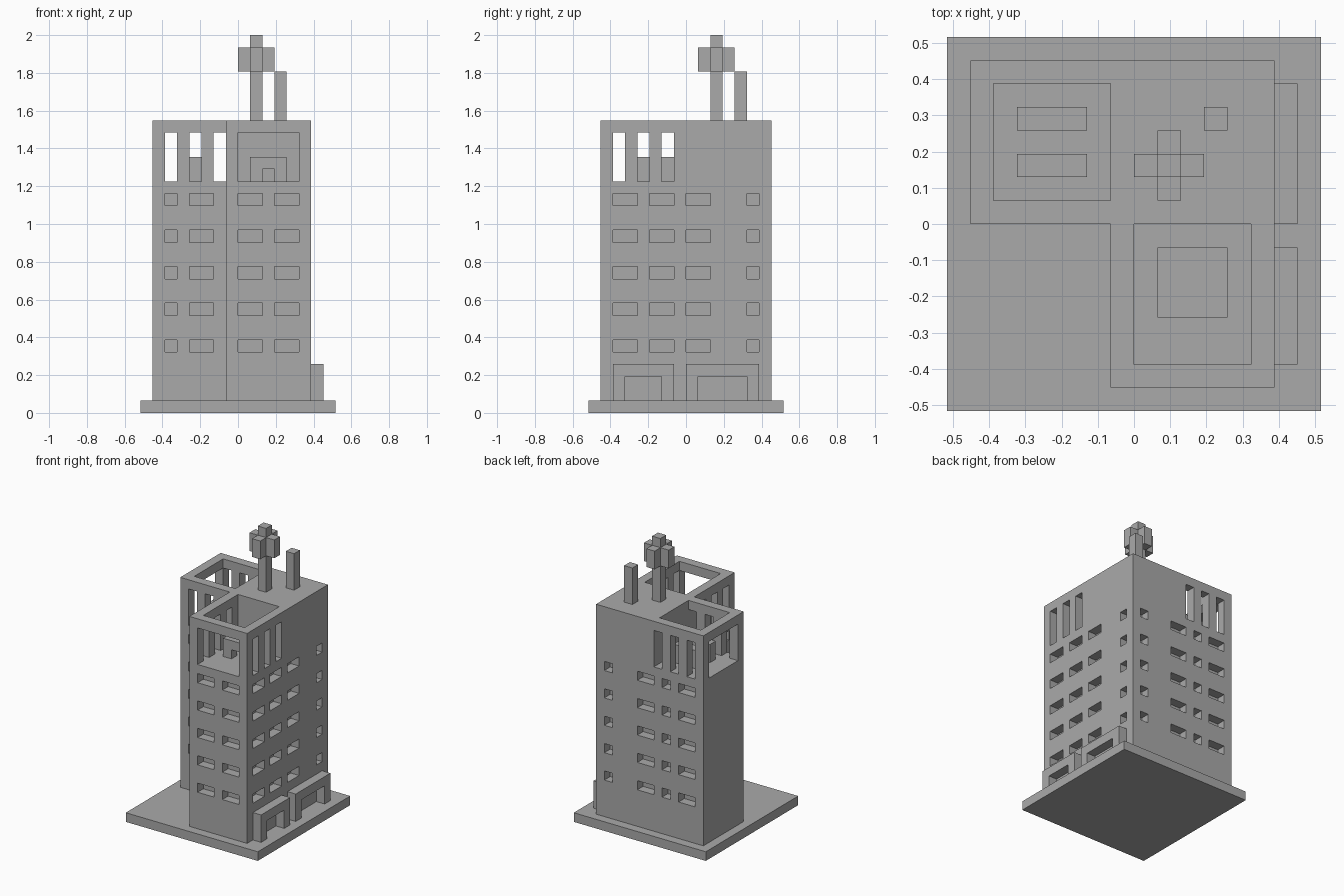
import bpy
import bmesh

U = 2 / 31  # one building block

cube = bpy.data.objects.get("Cube")
if cube:
    bpy.data.objects.remove(cube)

concrete = bpy.data.materials.new("concrete_grey")
concrete.use_nodes = True
concrete.diffuse_color = (0.4, 0.4, 0.4, 1)
bsdf = next(n for n in concrete.node_tree.nodes if n.type == "BSDF_PRINCIPLED")
bsdf.inputs["Base Color"].default_value = (0.4, 0.4, 0.4, 1)


def finish(name, bm):
    bmesh.ops.recalc_face_normals(bm, faces=bm.faces)
    mesh = bpy.data.meshes.new(name)
    bm.to_mesh(mesh)
    bm.free()
    mesh.materials.append(concrete)
    obj = bpy.data.objects.new(name, mesh)
    bpy.context.collection.objects.link(obj)
    return obj


def prism(name, outline, axis, low, high):
    """Extrude an outline, given in blocks, along x or z."""
    def place(a, b, c):
        return (c * U, a * U, b * U) if axis == "x" else (a * U, b * U, c * U)
    bm = bmesh.new()
    face = bm.faces.new([bm.verts.new(place(a, b, low)) for a, b in outline])
    moved = bmesh.ops.extrude_face_region(bm, geom=[face])["geom"]
    shift = [q - p for p, q in zip(place(0, 0, low), place(0, 0, high))]
    bmesh.ops.translate(bm, vec=shift, verts=[v for v in moved if isinstance(v, bmesh.types.BMVert)])
    return finish(name, bm)


def box(name, x, y, z):
    return prism(name, [(x[0], y[0]), (x[1], y[0]), (x[1], y[1]), (x[0], y[1])], "z", *z)


def cut(target, cutter):
    cutter.hide_render = True
    mod = target.modifiers.new("opening", "BOOLEAN")
    mod.operation = "DIFFERENCE"
    mod.solver = "EXACT"
    mod.object = cutter
    bpy.context.view_layer.objects.active = target
    bpy.ops.object.modifier_apply(modifier=mod.name)
    bpy.data.objects.remove(cutter)


# Ground slab and L-shaped tower
box("ground_slab", (-8, 8), (-8, 8), (0, 1))
tower = prism("tower", [(-7, 0), (-1, 0), (-1, -7), (6, -7), (6, 7), (-7, 7)], "z", 1, 24)

# Open roof terraces with one wide opening each
TERRACE = (19, 23)
cut(tower, box("west_well", (-6, -1), (1, 6), (19, 25)))
cut(tower, box("south_well", (0, 5), (-6, 0), (19, 25)))
cut(tower, box("west_opening", (-8, -5.5), (1, 6), TERRACE))
cut(tower, box("south_opening", (0, 5), (-8, -5.5), TERRACE))

# Tall terrace slots on the remaining outer walls
for s in (-6, -4, -2):
    for wall in ((-0.5, 1.5), (5.5, 7.5)):
        cut(tower, box("slot", (s, s + 1), wall, TERRACE))
    for wall in ((-1.5, 0.5), (4.5, 6.5)):
        cut(tower, box("slot", wall, (s, s + 1), TERRACE))

# Recessed windows, five storeys: spans along x or y for each wall
walls = [
    ("x", (-7.5, -6), [(0, 2), (3, 5)]),
    ("x", (-0.5, 1), [(-6, -5), (-4, -2)]),
    ("x", (6, 7.5), [(4, 5), (-1, 1), (-3, -2), (-6, -4)]),
    ("y", (5, 6.5), [(-6, -4), (-3, -1), (0, 2), (5, 6)]),
    ("y", (-1.5, 0), [(-6, -5), (-4, -2)]),
]
for z in range(5, 18, 3):
    for along, depth, spans in walls:
        for span in spans:
            x, y = (span, depth) if along == "x" else (depth, span)
            cut(tower, box("window", x, y, (z, z + 1)))

# Entrance porches
for name, a, b in (("front_porch", -6, -1), ("rear_porch", 0, 6)):
    arch = [(a, 1), (a + 1, 1), (a + 1, 3), (b - 1, 3), (b - 1, 1), (b, 1), (b, 4), (a, 4)]
    prism(name, arch, "x", 6, 7)

# Terrace furniture
for i, y in enumerate((2, 4)):
    box(f"bench_{i + 1}", (-5, -2), (y, y + 1), (19, 21))
box("table_top", (1, 4), (-4, -1), (20, 21))
for x in (1, 3):
    for y in (-4, -2):
        box("table_leg", (x, x + 1), (y, y + 1), (19, 20))

# Roof mast with cross arms, and chimney
box("mast", (1, 2), (2, 3), (24, 31))
for i, x in enumerate((0, 2)):
    box(f"mast_side_arm_{i + 1}", (x, x + 1), (2, 3), (28, 30))
for i, y in enumerate((1, 3)):
    box(f"mast_cross_arm_{i + 1}", (1, 2), (y, y + 1), (28, 30))
box("chimney", (3, 4), (4, 5), (24, 28))
